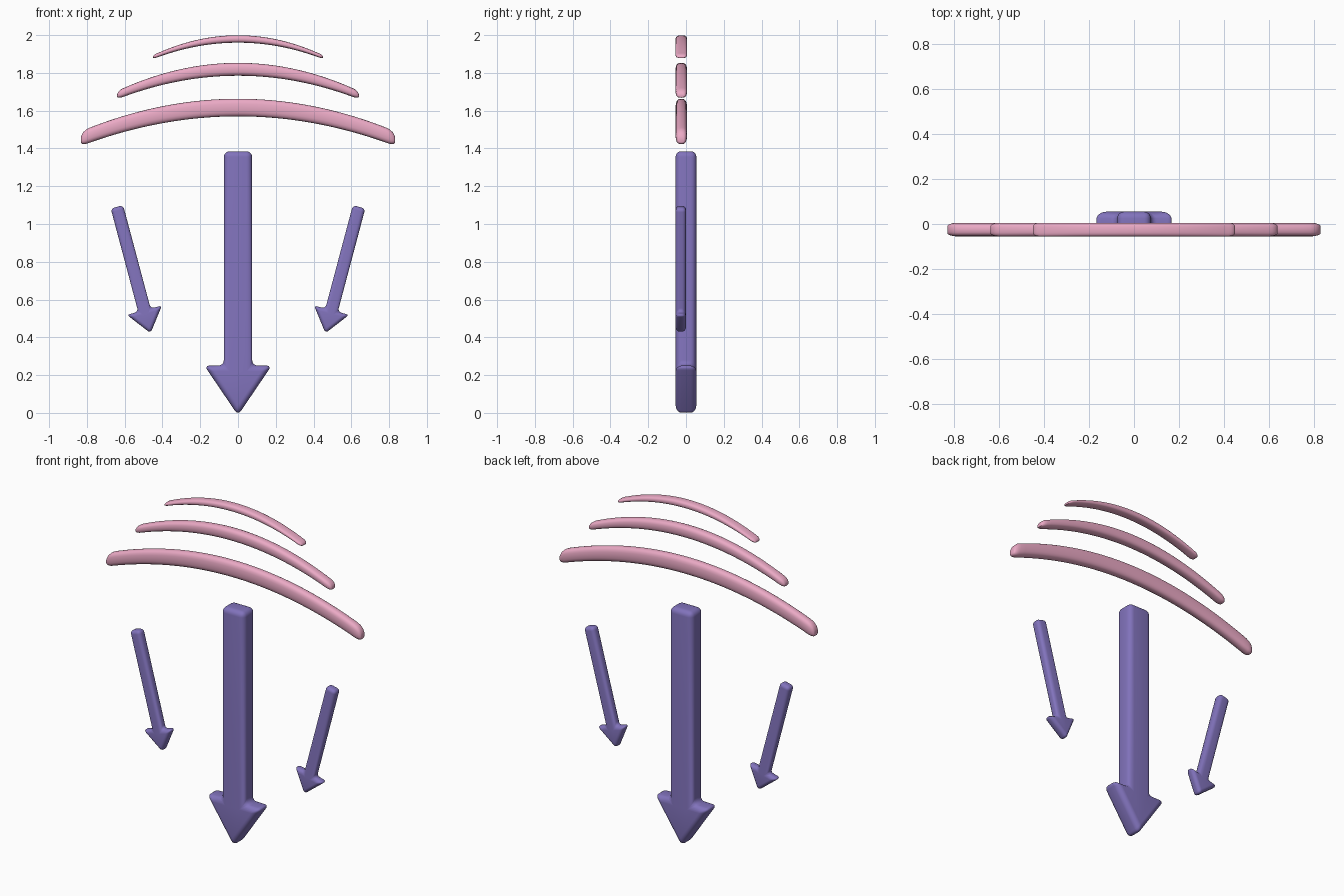
import bpy, bmesh
from math import sin, cos, pi, radians, copysign

if "Cube" in bpy.data.objects:
    bpy.data.objects.remove(bpy.data.objects["Cube"])


def material(name, color):
    m = bpy.data.materials.new(name)
    m.diffuse_color = color
    m.use_nodes = True
    m.node_tree.nodes["Principled BSDF"].inputs["Base Color"].default_value = m.diffuse_color
    return m


PINK = material("pink", (0.83, 0.40, 0.56, 1))
VIOLET = material("violet", (0.22, 0.17, 0.50, 1))


def finish(name, bm, mat):
    bmesh.ops.recalc_face_normals(bm, faces=bm.faces)
    me = bpy.data.meshes.new(name)
    bm.to_mesh(me)
    bm.free()
    me.materials.append(mat)
    ob = bpy.data.objects.new(name, me)
    bpy.context.collection.objects.link(ob)
    bpy.context.view_layer.objects.active = ob
    ob.select_set(True)
    bpy.ops.object.shade_smooth_by_angle(angle=radians(40))
    ob.select_set(False)


# Rounded arrow pointing down: outline measured from the tip, then tilted
def arrow(name, tip, length, shaft, head_w, head_h, y0, y1, bevel, tilt=0):
    half = [(head_w, head_h), (shaft, head_h), (shaft, length)]
    outline = [(0, 0)] + half + [(-x, z) for x, z in reversed(half)]
    c, s = cos(tilt), sin(tilt)
    bm = bmesh.new()
    vs = [bm.verts.new((tip[0] + x * c + z * s, y0, tip[1] - x * s + z * c))
          for x, z in outline]
    face = bm.faces.new(vs)
    ext = bmesh.ops.extrude_face_region(bm, geom=[face])
    for v in ext["geom"]:
        if isinstance(v, bmesh.types.BMVert):
            v.co.y = y1
    bmesh.ops.recalc_face_normals(bm, faces=bm.faces)
    bmesh.ops.bevel(bm, geom=bm.edges[:], offset=bevel, segments=5,
                    profile=0.5, affect='EDGES', clamp_overlap=True)
    finish(name, bm, VIOLET)


# Curved bar lofted between an upper and a lower arc, with rounded ends
def arc_bar(name, low, low_end, top, top_end, reach):
    N, K = 24, 20
    yc, depth = -0.025, 0.03
    stations = []
    for i in range(-N, N + 1):
        u = i / N
        lo = (low_end[0] * u, low + (low_end[1] - low) * u * u)
        hi = (top_end[0] * u, top + (top_end[1] - top) * u * u)
        stations.append((lo, hi, 1))
    dx = reach - low_end[0]
    drop = 0.35 * dx
    cap = []
    for f, sc in ((0.4, 0.92), (0.75, 0.72), (0.95, 0.45), (1, 0.22)):
        h = top_end[1] - low_end[1]
        pivot = low_end[1] + 0.3 * h
        a = pivot - 0.3 * h * sc - drop * f
        b = pivot + 0.7 * h * sc - drop * f
        x_top = top_end[0] + (reach - top_end[0]) * f
        cap.append(((low_end[0] + dx * f, a), (x_top, b), 0.35 + 0.65 * sc))
    left = [((-l[0], l[1]), (-h[0], h[1]), d) for l, h, d in reversed(cap)]
    bm = bmesh.new()
    rings = []
    for lo, hi, d in left + stations + cap:
        ring = []
        for k in range(K):
            a = 2 * pi * k / K
            cy = copysign(abs(cos(a)) ** 0.75, cos(a))
            t = 0.5 + 0.5 * copysign(abs(sin(a)) ** 0.75, sin(a))
            ring.append(bm.verts.new((lo[0] + (hi[0] - lo[0]) * t,
                                      yc + depth * d * cy,
                                      lo[1] + (hi[1] - lo[1]) * t)))
        rings.append(ring)
    for r, q in zip(rings, rings[1:]):
        for k in range(K):
            n = (k + 1) % K
            bm.faces.new((r[k], r[n], q[n], q[k]))
    bm.faces.new(rings[0])
    bm.faces.new(rings[-1])
    finish(name, bm, PINK)


# Three stacked arcs
arc_bar("lower_arc", 1.57, (0.80, 1.425), 1.663, (0.785, 1.51), 0.832)
arc_bar("middle_arc", 1.785, (0.61, 1.672), 1.853, (0.60, 1.722), 0.64)
arc_bar("upper_arc", 1.96, (0.43, 1.881), 1.999, (0.42, 1.907), 0.45)

# Large central arrow
arrow("center_arrow", (0, -0.013), 1.398, 0.075, 0.178, 0.263,
      -0.055, 0.055, 0.03)

# Mirrored pair of small tilted arrows
for side, label in ((-1, "left"), (1, "right")):
    arrow(label + "_arrow", (side * 0.463, 0.422), 0.692, 0.034, 0.096, 0.126,
          -0.055, 0.0, 0.02, side * radians(14.9))
